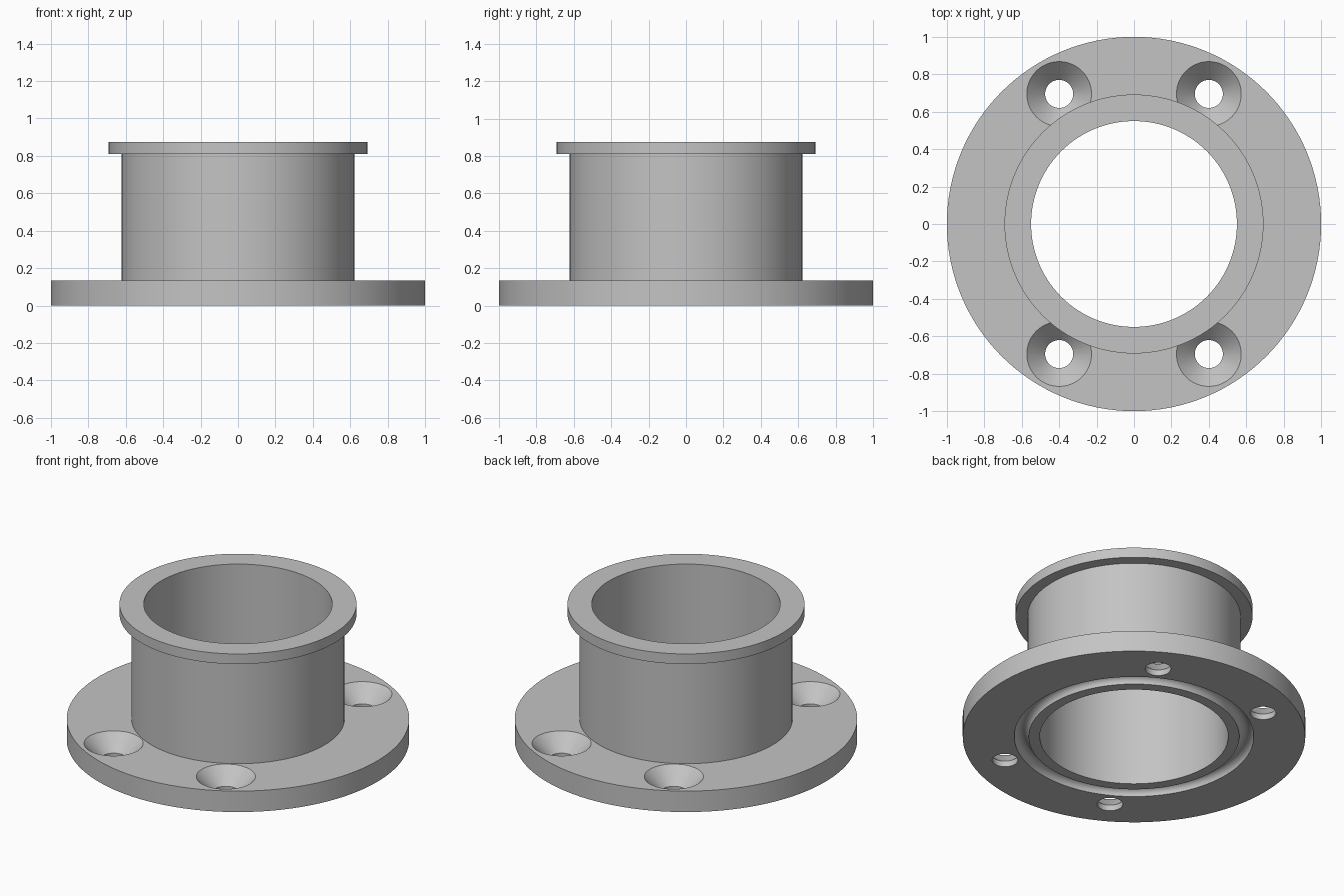
import bpy, bmesh, math
from mathutils import Vector

if "Cube" in bpy.data.objects:
    bpy.data.objects.remove(bpy.data.objects["Cube"], do_unlink=True)

# Plain grey metal
grey = bpy.data.materials.new("grey_metal")
grey.use_nodes = True
COLOUR = (0.55, 0.55, 0.55, 1)
grey.diffuse_color = COLOUR
grey.node_tree.nodes["Principled BSDF"].inputs["Base Color"].default_value = COLOUR


def revolve(name, profile, steps, location=(0, 0, 0)):
    """Spin a closed (radius, height) profile around the z axis."""
    bm = bmesh.new()
    verts = [bm.verts.new((r, 0, z)) for r, z in profile]
    edges = [bm.edges.new((v, verts[(i + 1) % len(verts)])) for i, v in enumerate(verts)]
    bmesh.ops.spin(bm, geom=verts + edges, cent=(0, 0, 0), axis=(0, 0, 1),
                   angle=math.tau, steps=steps, use_merge=True)
    bmesh.ops.remove_doubles(bm, verts=bm.verts, dist=1e-5)
    # Drop the collapsed edge of profiles that touch the axis
    bmesh.ops.delete(bm, geom=[e for e in bm.edges if not e.link_faces], context="EDGES")
    bmesh.ops.recalc_face_normals(bm, faces=bm.faces)
    mesh = bpy.data.meshes.new(name)
    bm.to_mesh(mesh)
    bm.free()
    mesh.materials.append(grey)
    obj = bpy.data.objects.new(name, mesh)
    obj.location = location
    bpy.context.collection.objects.link(obj)
    return obj


# Rounded seal groove in the underside
GROOVE_R, GROOVE_SIZE = 0.657, 0.042
groove = [(GROOVE_R - GROOVE_SIZE * math.cos(math.pi * i / 12),
           GROOVE_SIZE * math.sin(math.pi * i / 12)) for i in range(13)]

# Base flange, tube and top lip as one turned part
BASE_TOP, TUBE_R, LIP_R, BORE_R = 0.135, 0.622, 0.692, 0.55
LIP_BOTTOM, HEIGHT = 0.81, 0.875
profile = [(BORE_R, 0)] + groove + [
    (1, 0), (1, BASE_TOP), (TUBE_R, BASE_TOP), (TUBE_R, LIP_BOTTOM),
    (LIP_R, LIP_BOTTOM), (LIP_R, HEIGHT), (BORE_R, HEIGHT)]
body = revolve("flanged_tube", profile, 128)

# Four countersunk screw holes
HOLE_R, SINK_R = 0.075, 0.173
sink_bottom = BASE_TOP - (SINK_R - HOLE_R)
hole = [(0, -0.1), (HOLE_R, -0.1), (HOLE_R, sink_bottom),
        (SINK_R, BASE_TOP), (SINK_R, BASE_TOP + 0.1), (0, BASE_TOP + 0.1)]
cutters = []
for sx in (-1, 1):
    for sy in (-1, 1):
        cutter = revolve("screw_hole_cutter", hole, 48, (sx * 0.4, sy * 0.695, 0))
        cutter.hide_render = True
        cutters.append(cutter)
        mod = body.modifiers.new("screw_hole", "BOOLEAN")
        mod.operation = "DIFFERENCE"
        mod.solver = "EXACT"
        mod.object = cutter

# Apply the cuts, remove the cutters and shade smooth with sharp edges
bpy.ops.object.select_all(action="DESELECT")
body.select_set(True)
bpy.context.view_layer.objects.active = body
for mod in list(body.modifiers):
    bpy.ops.object.modifier_apply(modifier=mod.name)
for cutter in cutters:
    bpy.data.objects.remove(cutter, do_unlink=True)
bpy.ops.object.shade_smooth_by_angle(angle=math.radians(30))
